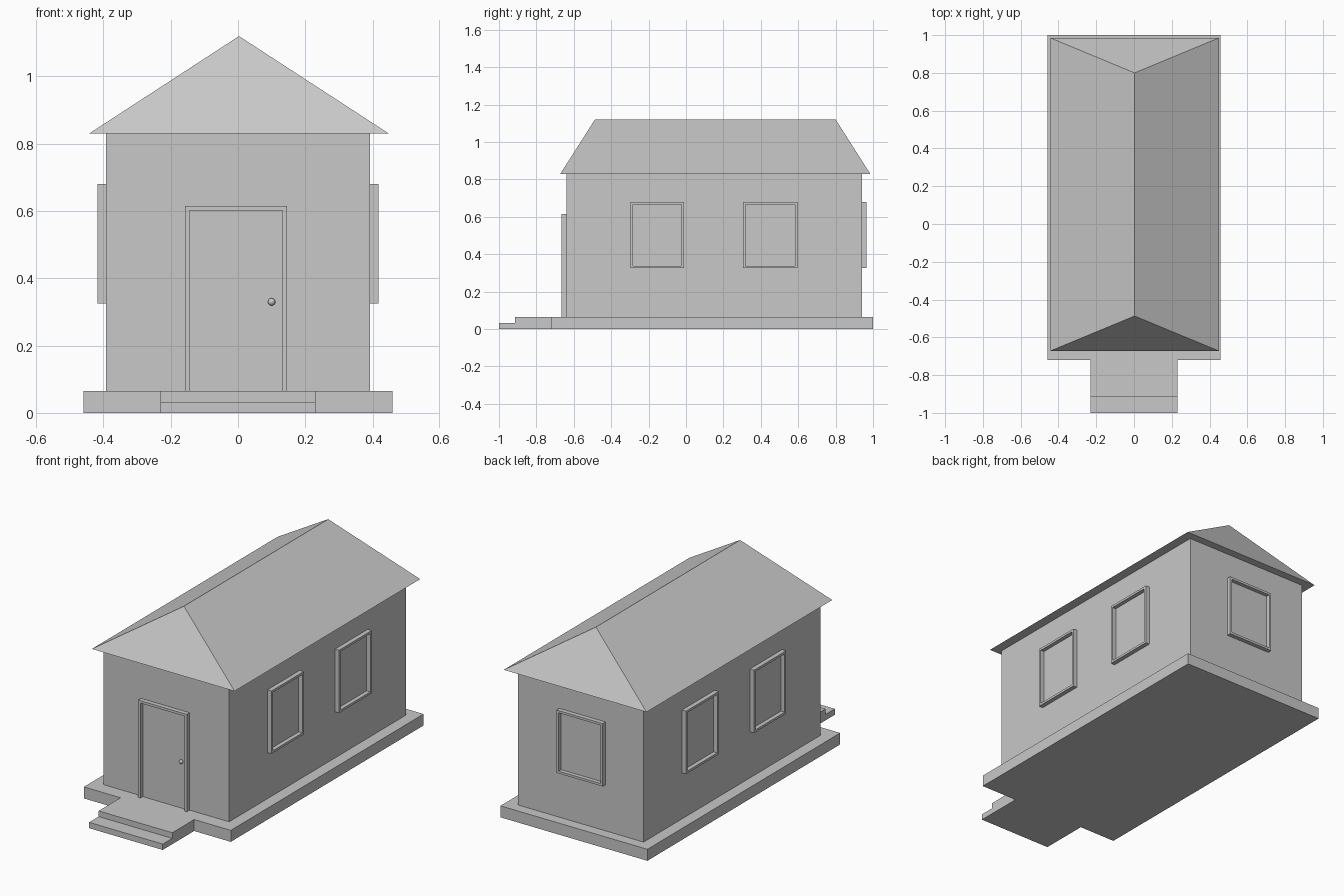
import bpy
import bmesh
from mathutils import Matrix, Vector

cube = bpy.data.objects.get("Cube")
if cube:
    bpy.data.objects.remove(cube, do_unlink=True)

GREY = (0.58, 0.58, 0.58, 1)
grey = bpy.data.materials.new("plain grey")
grey.use_nodes = True
grey.diffuse_color = GREY
grey.node_tree.nodes["Principled BSDF"].inputs["Base Color"].default_value = GREY


def finish(name, bm):
    bmesh.ops.recalc_face_normals(bm, faces=bm.faces)
    mesh = bpy.data.meshes.new(name)
    bm.to_mesh(mesh)
    bm.free()
    mesh.materials.append(grey)
    obj = bpy.data.objects.new(name, mesh)
    bpy.context.collection.objects.link(obj)
    return obj


def add_box(bm, x, y, z):
    """Add a box given its (low, high) range on each axis."""
    size = [hi - lo for lo, hi in (x, y, z)]
    centre = Vector([(lo + hi) / 2 for lo, hi in (x, y, z)])
    bmesh.ops.create_cube(bm, size=1, matrix=Matrix.Translation(centre) @ Matrix.Diagonal((*size, 1)))


def box(name, x, y, z):
    bm = bmesh.new()
    add_box(bm, x, y, z)
    return finish(name, bm)


def extruded(name, outline, z0, z1):
    """Raise a flat outline between two heights."""
    bm = bmesh.new()
    face = bm.faces.new([bm.verts.new((x, y, z0)) for x, y in outline])
    top = bmesh.ops.extrude_face_region(bm, geom=[face])["geom"]
    bmesh.ops.translate(bm, vec=(0, 0, z1 - z0), verts=[v for v in top if isinstance(v, bmesh.types.BMVert)])
    return finish(name, bm)


FLOOR, EAVES, RIDGE = 0.065, 0.83, 1.12
WALL_X, FRONT, BACK = 0.393, -0.64, 0.94
DEPTH = 0.025

# Foundation with porch, and the step before it
half = [(0.23, -0.915), (0.23, -0.72), (0.459, -0.72), (0.459, 1.0)]
extruded("foundation", half + [(-x, y) for x, y in reversed(half)], 0, FLOOR)
box("front_step", (-0.23, 0.23), (-1.0, -0.915), (0, 0.033))

# Walls
box("walls", (-WALL_X, WALL_X), (FRONT, BACK), (FLOOR, EAVES))

# Hipped roof: four eave corners, two ridge ends
bm = bmesh.new()
eave = [bm.verts.new((x, y, EAVES)) for x, y in
        ((-0.443, -0.672), (0.449, -0.672), (0.449, 0.985), (-0.443, 0.985))]
ridge = [bm.verts.new((0.003, y, RIDGE)) for y in (-0.487, 0.80)]
bm.faces.new(eave)
bm.faces.new((eave[0], eave[1], ridge[0]))
bm.faces.new((eave[1], eave[2], ridge[1], ridge[0]))
bm.faces.new((eave[2], eave[3], ridge[1]))
bm.faces.new((eave[3], eave[0], ridge[0], ridge[1]))
finish("roof", bm)


def frame(name, along_x, u, n, z, border, sill=True):
    """Raised border spanning u along the wall and n outward from it."""
    bm = bmesh.new()
    bottom = z[0] + border if sill else z[0]
    parts = [((u[0], u[0] + border), (bottom, z[1] - border)),
             ((u[1] - border, u[1]), (bottom, z[1] - border)),
             (u, (z[1] - border, z[1]))]
    if sill:
        parts.append((u, (z[0], bottom)))
    for span, height in parts:
        add_box(bm, *((span, n) if along_x else (n, span)), height)
    return finish(name, bm)


def window(name, along_x, u, wall, outward):
    z, border = (0.325, 0.68), 0.013
    frame(name + "_frame", along_x, u, sorted((wall, wall + outward * DEPTH)), z, border)
    span = (u[0] + border, u[1] - border)
    n = sorted((wall, wall + outward * 0.002))
    box(name + "_pane", *((span, n) if along_x else (n, span)), (z[0] + border, z[1] - border))


# Windows on both long sides and the back
for side, sign in (("left", 1), ("right", -1)):
    window(side + "_front_window", False, (-0.297, -0.01), sign * WALL_X, sign)
    window(side + "_back_window", False, (0.305, 0.597), sign * WALL_X, sign)
window("back_window", True, (-0.155, 0.133), BACK, 1)

# Door with frame and knob
frame("door_frame", True, (-0.158, 0.146), (FRONT - DEPTH, FRONT), (FLOOR, 0.615), 0.014, sill=False)
box("door", (-0.141, 0.132), (FRONT - 0.004, FRONT), (FLOOR, 0.601))
bm = bmesh.new()
bmesh.ops.create_uvsphere(bm, u_segments=16, v_segments=10, radius=0.011,
                          matrix=Matrix.Translation((0.10, FRONT - 0.011, 0.33)))
for face in bm.faces:
    face.smooth = True
finish("door_knob", bm)
